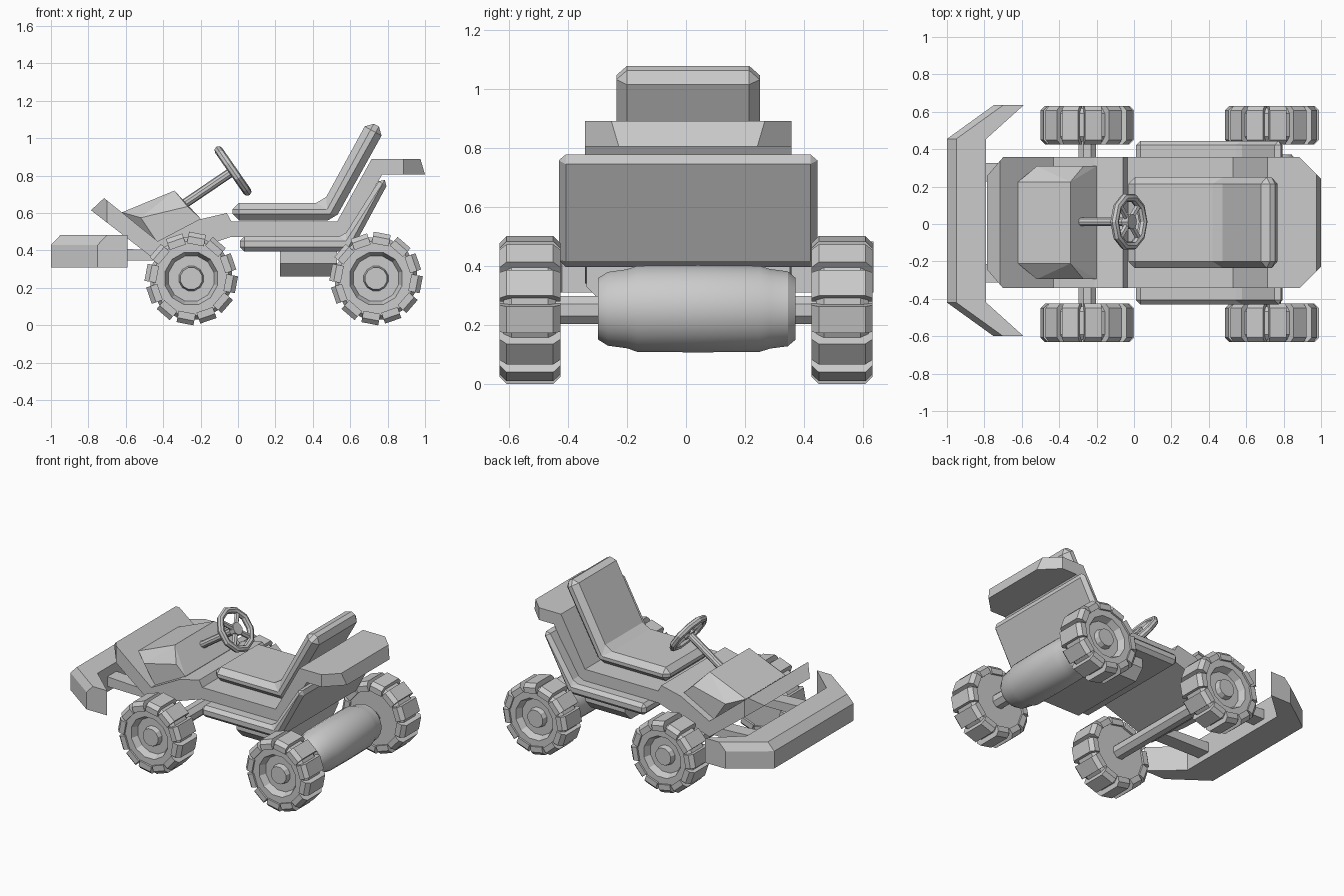
import bpy, bmesh, math
from mathutils import Vector, Matrix

if "Cube" in bpy.data.objects:
    bpy.data.objects.remove(bpy.data.objects["Cube"])

CY = 0.007  # the body sits slightly off the wheel centre line


def finish(bm, name, bevel=0, smooth=False):
    bmesh.ops.recalc_face_normals(bm, faces=bm.faces[:])
    me = bpy.data.meshes.new(name)
    bm.to_mesh(me)
    bm.free()
    ob = bpy.data.objects.new(name, me)
    bpy.context.collection.objects.link(ob)
    if bevel:
        m = ob.modifiers.new("bevel", 'BEVEL')
        m.width, m.segments, m.limit_method = bevel, 1, 'ANGLE'
        m.angle_limit = math.radians(50)
    if smooth:
        bpy.ops.object.select_all(action='DESELECT')
        ob.select_set(True)
        bpy.context.view_layer.objects.active = ob
        bpy.ops.object.shade_smooth_by_angle(angle=math.radians(30))
    return ob


def loft(bm, rings, closed=False, caps=True):
    """Skin equal-length point rings."""
    vs = [[bm.verts.new(p) for p in r] for r in rings]
    n = len(vs[0])
    pairs = list(zip(vs, vs[1:])) + ([(vs[-1], vs[0])] if closed else [])
    for a, b in pairs:
        for i in range(n):
            bm.faces.new((a[i], a[(i + 1) % n], b[(i + 1) % n], b[i]))
    if caps and not closed:
        bm.faces.new(vs[0])
        bm.faces.new(vs[-1])


def side_prism(profile, half, cy=CY):
    """Side (x, z) profile extruded across the width."""
    bm = bmesh.new()
    loft(bm, [[(x, y, z) for x, z in profile] for y in (cy - half, cy + half)])
    return bm


def cut(bm, co, normal):
    r = bmesh.ops.bisect_plane(bm, geom=bm.verts[:] + bm.edges[:] + bm.faces[:],
                               plane_co=co, plane_no=normal, clear_outer=True)
    bmesh.ops.holes_fill(bm, edges=[e for e in r['geom_cut'] if isinstance(e, bmesh.types.BMEdge)])


def lathe_y(bm, profile, n, c, phase=0.5):
    """Revolve (radius, y) points about a y axis through c."""
    rings = []
    for r, y in profile:
        rings.append([(c[0] + r * math.cos((i + phase) * math.tau / n), c[1] + y,
                       c[2] + r * math.sin((i + phase) * math.tau / n)) for i in range(n)])
    loft(bm, rings)


def hull(bm, pts):
    vs = [bm.verts.new(p) for p in pts]
    bmesh.ops.convex_hull(bm, input=vs)
    bmesh.ops.dissolve_limit(bm, angle_limit=0.02, verts=bm.verts[:], edges=bm.edges[:])


def rod(bm, a, b, r, n):
    a, b = Vector(a), Vector(b)
    d = b - a
    m = Matrix.Translation((a + b) / 2) @ d.to_track_quat('Z', 'Y').to_matrix().to_4x4()
    bmesh.ops.create_cone(bm, cap_ends=True, segments=n, radius1=r, radius2=r,
                          depth=d.length, matrix=m)


# Bent body panel: nose, floor, seat back and rear wing in one strip
bm = side_prism([(-.786, .615), (-.716, .68), (-.43, .45), (-.04, .555), (.53, .555),
                 (.715, .89), (.975, .89), (1.0, .805), (.77, .805), (.58, .475),
                 (-.04, .472), (-.43, .34)], .35)
for s in (-1, 1):
    cut(bm, (-.70, CY + s * .35, .6), (-.105, s * .09, 0))
    cut(bm, (.885, CY + s * .35, .85), (.11, s * .11, 0))
finish(bm, "body_panel")

# Lower body tray
finish(side_prism([(.01, .395), (.605, .395), (.805, .765), (.765, .79), (.565, .475),
                   (.01, .475)], .438), "lower_tray", .028)

# Seat cushion and backrest
finish(side_prism([(-.03, .56), (-.03, .655), (.455, .655), (.695, 1.095), (.785, 1.045),
                   (.515, .56)], .243), "seat", .036)

# Hood hump with sloping sides
bm = bmesh.new()
hull(bm, [(x, CY + s * y, z) for s in (-1, 1) for x, y, z in
          [(-.62, .218, .604), (-.34, .218, .72), (-.52, .302, .575), (-.27, .302, .635),
           (-.43, .302, .44), (-.2, .302, .51), (-.2, .302, .57)]])
finish(bm, "hood")

# Raised lip behind the hood
finish(side_prism([(-.43, .449), (-.21, .565), (-.06, .60), (-.035, .555)], .35), "dash_lip")

# Front bumper with swept ends and bevelled outer edge
bm = bmesh.new()
rings = []
for y, xo, xi in [(-.6, -.75, -.59), (-.42, -1, -.79), (.455, -1, -.79), (.635, -.75, -.59)]:
    rings.append([(xo, y, .31), (xo, y, .43), (xo + .05, y, .482), (xi, y, .482), (xi, y, .31)])
loft(bm, rings)
finish(bm, "front_bumper")

# Bumper brackets
for s in (-1, 1):
    bm = side_prism([(-.85, .35), (-.85, .42), (-.42, .40), (-.42, .345)], .05, CY + s * .27)
    finish(bm, "bumper_bracket")

# Tank under the seat
bm = bmesh.new()
hull(bm, [(x, CY + s * y, z) for x in (.225, .53) for s in (-1, 1)
          for y, z in ((.345, .41), (.345, .33), (.28, .262))])
finish(bm, "under_tank")

# Steering column and wheel
axis = Vector((.82, 0, .57)).normalized()
centre = Vector((-.027, .012, .825))
bm = bmesh.new()
rod(bm, (-.30, .012, .64), centre, .025, 10)
finish(bm, "steering_column", smooth=True)

bm = bmesh.new()
u, v = Vector((0, 1, 0)), axis.cross(Vector((0, 1, 0)))
rings = []
for i in range(10):
    a = (i + .5) * math.tau / 10
    d = u * math.cos(a) + v * math.sin(a)
    rings.append([centre + d * (.134 + .023 * math.cos(b)) + axis * .023 * math.sin(b)
                  for b in (j * math.tau / 8 for j in range(8))])
loft(bm, rings, closed=True)
for i in range(4):
    a = i * math.tau / 4 + math.pi / 4
    rod(bm, centre, centre + (u * math.cos(a) + v * math.sin(a)) * .13, .017, 6)
rod(bm, centre - axis * .02, centre + axis * .022, .042, 10)
finish(bm, "steering_wheel", smooth=True)

# Axles and wheels
for end, x in (("front", -.25), ("rear", .738)):
    c = (x, 0, .25)
    bm = bmesh.new()
    lathe_y(bm, [(.052, -.45), (.052, .45)], 8, c)
    finish(bm, end + "_axle")
    for s in (-1, 1):
        wc = (x, s * .529, .25)
        # tyre carcass with a dished rim and hub cap
        bm = bmesh.new()
        lathe_y(bm, [(r, s * y) for r, y in
                     [(.15, -.088), (.205, -.088), (.226, -.062), (.226, .062), (.205, .09),
                      (.145, .09), (.125, .045), (.068, .045), (.06, .08)]], 12, wc)
        finish(bm, end + "_wheel")
        # tread blocks
        bm = bmesh.new()
        for k in range(12):
            m = (Matrix.Translation(wc) @ Matrix.Rotation(k * math.tau / 12 + .13, 4, 'Y')
                 @ Matrix.Translation((.213, 0, 0)) @ Matrix.Rotation(.06, 4, 'Y')
                 @ Matrix.Diagonal((.062, .206, .092, 1)))
            res = bmesh.ops.create_cube(bm, size=1, matrix=m)
            # chamfer the outer shoulders of each block
            es = [e for e in {e for q in res['verts'] for e in q.link_edges}
                  if abs(e.verts[0].co.y - e.verts[1].co.y) < .01
                  and (e.verts[0].co - e.verts[1].co).length > .08
                  and all(math.hypot(q.co.x - x, q.co.z - .25) > .225 for q in e.verts)]
            bmesh.ops.bevel(bm, geom=es, offset=.024, segments=1, affect='EDGES')
        finish(bm, end + "_tread")

# Rear motor barrel around the axle
bm = bmesh.new()
lathe_y(bm, [(.105, -.298), (.126, -.265), (.135, -.2), (.147, -.165), (.149, .04), (.147, .25),
             (.136, .285), (.128, .345), (.105, .372)], 24, (.738, 0, .254))
finish(bm, "motor", smooth=True)
